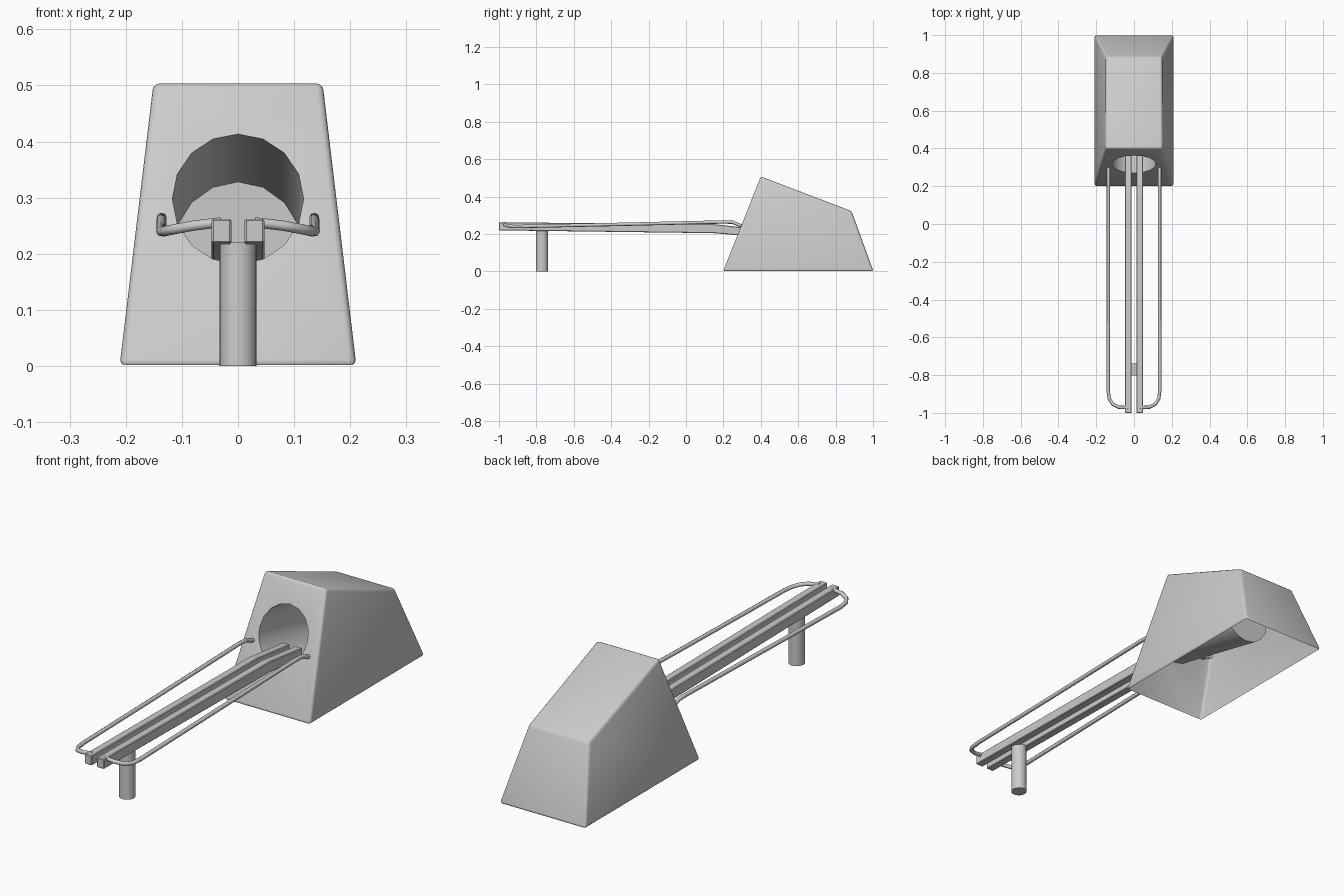
import bpy, bmesh
from math import sin, cos, tau, radians

if "Cube" in bpy.data.objects:
    bpy.data.objects.remove(bpy.data.objects["Cube"])


def obj_from_bm(bm, name):
    bmesh.ops.recalc_face_normals(bm, faces=bm.faces[:])
    me = bpy.data.meshes.new(name)
    bm.to_mesh(me)
    bm.free()
    ob = bpy.data.objects.new(name, me)
    bpy.context.collection.objects.link(ob)
    return ob


def loft(name, rings):
    """Closed solid skinned through equal-length rings of points."""
    bm = bmesh.new()
    vs = [[bm.verts.new(p) for p in r] for r in rings]
    n = len(vs[0])
    for a, b in zip(vs, vs[1:]):
        for i in range(n):
            j = (i + 1) % n
            bm.faces.new((a[i], a[j], b[j], b[i]))
    bm.faces.new(vs[0])
    bm.faces.new(vs[-1])
    return obj_from_bm(bm, name)


def activate(ob):
    bpy.ops.object.select_all(action='DESELECT')
    ob.select_set(True)
    bpy.context.view_layer.objects.active = ob


def smooth(ob, angle=40):
    activate(ob)
    bpy.ops.object.shade_smooth_by_angle(angle=radians(angle))


def bevel(ob, width, segments):
    m = ob.modifiers.new("bevel", 'BEVEL')
    m.width, m.segments = width, segments
    m.limit_method = 'NONE'
    activate(ob)
    bpy.ops.object.modifier_apply(modifier=m.name)


# Housing: tapered wedge, (half width, y, z) along its side profile
profile = [(0.211, 0.198, 0), (0.151, 0.4, 0.507), (0.147, 0.885, 0.322), (0.211, 1.002, 0)]
housing = loft("housing", [[(s * x, y, z) for x, y, z in profile] for s in (-1, 1)])
bevel(housing, 0.012, 3)

# Sloping round pocket cut into the front face
pocket = loft("pocket_cutter", [
    [(0.117 * sin(tau * i / 16), y, 0.301 - 0.22 * (y - 0.3) + 0.126 * cos(tau * i / 16))
     for i in range(16)] for y in (0.1, 0.75)])
cut = housing.modifiers.new("pocket", 'BOOLEAN')
cut.operation, cut.solver, cut.object = 'DIFFERENCE', 'EXACT', pocket
activate(housing)
bpy.ops.object.modifier_apply(modifier=cut.name)
bpy.data.objects.remove(pocket)

# Open underside
bm = bmesh.new()
bm.from_mesh(housing.data)
under = [f for f in bm.faces if f.normal.z < -0.9 and f.calc_center_median().z < 0.002]
bmesh.ops.delete(bm, geom=under, context='FACES')
bm.to_mesh(housing.data)
bm.free()
smooth(housing)

# Twin rails running into the pocket: (y, bottom z, top z)
stations = [(-1, 0.219, 0.262), (0.15, 0.204, 0.252), (0.38, 0.184, 0.226)]
for side, s in (("left", -1), ("right", 1)):
    rail = loft(side + "_rail", [
        [(s * 0.012, y, b), (s * 0.047, y, b), (s * 0.047, y, t), (s * 0.012, y, t)]
        for y, b, t in stations])
    bevel(rail, 0.003, 1)

# Guard wires, one each side, bent round to the rail tips
path = [(0.03, -0.972, 0.256), (0.08, -0.97, 0.25), (0.112, -0.955, 0.244),
        (0.131, -0.925, 0.24), (0.137, -0.88, 0.24), (0.136, -0.4, 0.25),
        (0.136, 0.2, 0.264), (0.136, 0.25, 0.262), (0.136, 0.285, 0.247),
        (0.134, 0.33, 0.235), (0.128, 0.36, 0.215)]
for side, s in (("left", -1), ("right", 1)):
    cu = bpy.data.curves.new(side + "_guard_wire", 'CURVE')
    cu.dimensions = '3D'
    cu.bevel_depth, cu.bevel_resolution = 0.009, 2
    cu.use_fill_caps = True
    sp = cu.splines.new('POLY')
    sp.points.add(len(path) - 1)
    for p, (x, y, z) in zip(sp.points, path):
        p.co = (s * x, y, z, 1)
    wire = bpy.data.objects.new(side + "_guard_wire", cu)
    bpy.context.collection.objects.link(wire)
    activate(wire)
    bpy.ops.object.convert(target='MESH')
    smooth(bpy.context.view_layer.objects.active, 60)

# Support post under the outer end
bpy.ops.mesh.primitive_cylinder_add(vertices=24, radius=0.033, depth=0.22, location=(0, -0.77, 0.11))
post = bpy.context.object
post.name = "support_post"
smooth(post)
